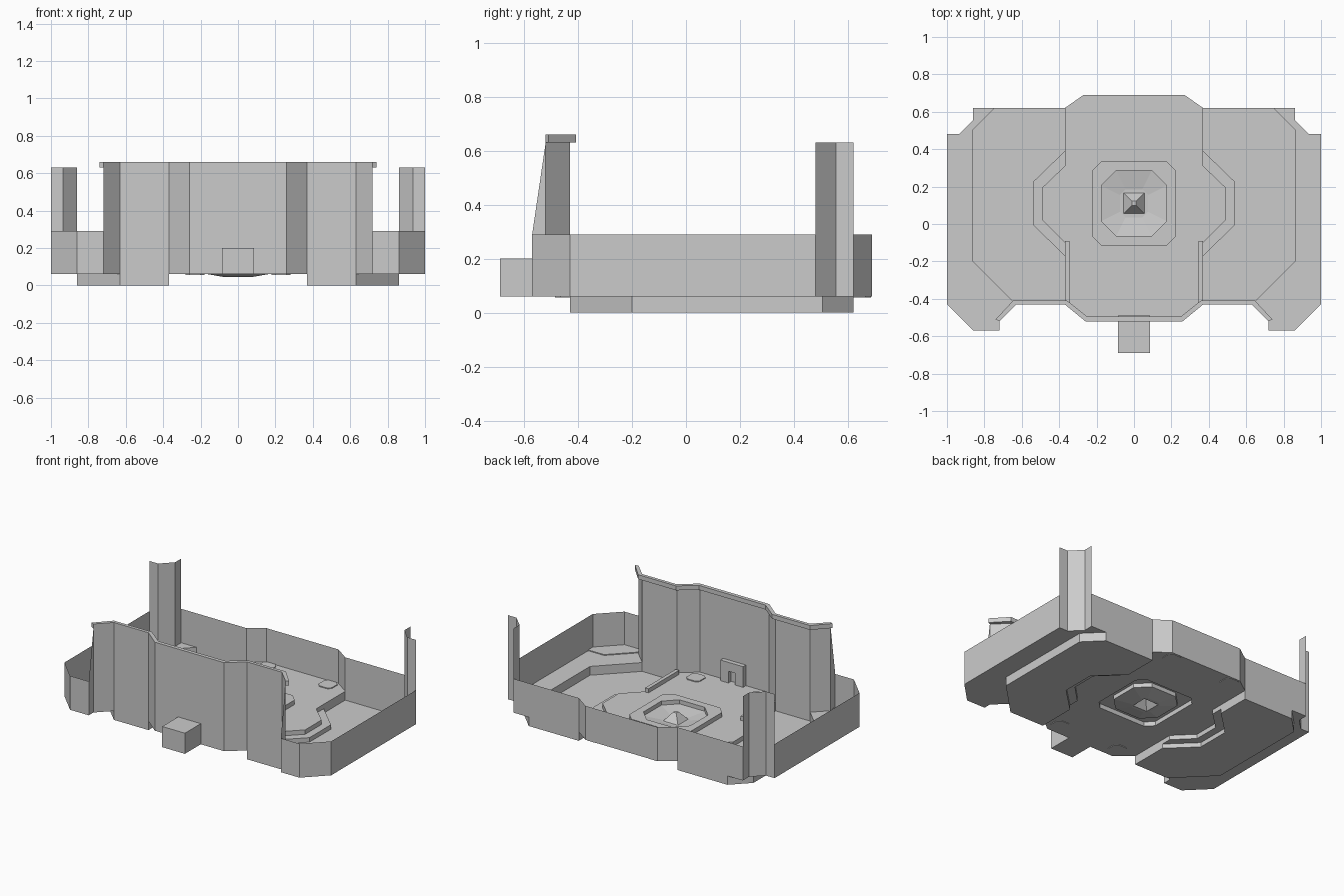
import bpy, bmesh

if "Cube" in bpy.data.objects:
    bpy.data.objects.remove(bpy.data.objects["Cube"])

FLOOR, LOW, HIGH = 0.06, 0.29, 0.63


def finish(name, bm, mirror=True):
    bmesh.ops.remove_doubles(bm, verts=bm.verts, dist=0.0001)
    bmesh.ops.recalc_face_normals(bm, faces=bm.faces)
    me = bpy.data.meshes.new(name)
    bm.to_mesh(me)
    bm.free()
    ob = bpy.data.objects.new(name, me)
    bpy.context.collection.objects.link(ob)
    if mirror:
        ob.modifiers.new("Mirror", 'MIRROR').use_axis[0] = True
    return ob


def face(bm, pts):
    return bm.faces.new([bm.verts.new(p) for p in pts])


def sheet(bm, outline, z):
    return face(bm, [(x, y, z) for x, y in outline])


def curtain(bm, chain, z0, z1):
    for (ax, ay), (bx, by) in zip(chain, chain[1:]):
        face(bm, [(ax, ay, z0), (bx, by, z0), (bx, by, z1), (ax, ay, z1)])


def slab(bm, outline, z0, z1):
    sheet(bm, outline, z0)
    sheet(bm, outline, z1)
    curtain(bm, outline + outline[:1], z0, z1)


def rect(x0, x1, y0, y1):
    return [(x0, y0), (x1, y0), (x1, y1), (x0, y1)]


def octagon(cx, cy, h, c):
    k = h - c
    return [(cx + x, cy + y) for x, y in
            [(k, -h), (h, -k), (h, k), (k, h), (-k, h), (-h, k), (-h, -k), (-k, -h)]]


# Shared right-half outlines, running front to back
front_chain = [(0, -.52), (.26, -.52), (.37, -.43), (.63, -.43), (.72, -.52)]
side_chain = [(.72, -.57), (.86, -.57), (1, -.43), (1, .48)]
post_chain = [(1, .48), (.935, .48), (.86, .555), (.86, .62)]
back_chain = [(.86, .62), (.37, .62), (.27, .69), (0, .69)]
deck_edge = [(.37, -.43), (.37, -.10), (.49, .02), (.49, .195), (.37, .31), (.37, .62)]
pan_inner = [(.37, -.43), (.37, -.17), (.54, -.005), (.54, .225), (.37, .39), (.37, .62)]
pan_outer = [(.37, .62), (.745, .62), (.86, .505), (.86, -.2), (.63, -.43), (.37, -.43)]

# Raised middle floor, with an octagonal opening
bm = bmesh.new()
hole = [(0, .335), (.175, .335), (.225, .285), (.225, -.065), (.175, -.115), (0, -.115)]
sheet(bm, front_chain[:2] + deck_edge + back_chain[2:] + hole, FLOOR)
curtain(bm, deck_edge, FLOOR / 2, FLOOR)
finish("middle_floor", bm)

# Intermediate step on each side of the middle floor
bm = bmesh.new()
sheet(bm, pan_inner[1:5] + deck_edge[1:5][::-1], FLOOR / 2)
finish("floor_step", bm)

# Lowered side pans
bm = bmesh.new()
sheet(bm, pan_inner + pan_outer[1:-1], 0)
curtain(bm, pan_inner, 0, FLOOR / 2)
curtain(bm, pan_outer, 0, FLOOR)
finish("side_pan", bm)

# Outer border floor
bm = bmesh.new()
sheet(bm, front_chain[3:] + side_chain + post_chain[1:] + pan_outer[1:4], FLOOR)
finish("border_floor", bm)

# Low perimeter walls
bm = bmesh.new()
curtain(bm, side_chain, FLOOR, LOW)
curtain(bm, back_chain, FLOOR, LOW)
finish("low_wall", bm)

# Tall rear corner posts
bm = bmesh.new()
curtain(bm, post_chain, FLOOR, HIGH)
finish("corner_post", bm)

# Tall front wall with slanted end gussets
bm = bmesh.new()
curtain(bm, front_chain, FLOOR, HIGH)
face(bm, [(.72, -.52, FLOOR), (.72, -.57, FLOOR), (.72, -.57, LOW), (.72, -.52, HIGH)])
finish("front_wall", bm)

# Ledge along the top of the front wall
bm = bmesh.new()
inner = [(.74, -.51), (.645, -.408), (.36, -.408), (.25, -.495), (0, -.495)]
outline = front_chain + inner
curtain(bm, outline, HIGH, .66)
sheet(bm, outline, HIGH)
sheet(bm, outline, .66)
finish("front_ledge", bm)

# Central dish with a small pyramid
bm = bmesh.new()
rings = [(.225, .05, .06), (.225, .05, .09), (.175, .08, .09), (.175, .08, .0625),
         (.075, .03, .045), (.055, 0, .045), (.012, 0, .1)]
loops = [[(x, y, z) for x, y in octagon(0, .11, h, c)] for h, c, z in rings]
for a, b in zip(loops, loops[1:]):
    for i in range(8):
        j = (i + 1) % 8
        face(bm, [a[i], a[j], b[j], b[i]])
face(bm, loops[-1])
bmesh.ops.dissolve_degenerate(bm, edges=bm.edges, dist=0.0001)
finish("center_dish", bm, False)

# Floor rails
bm = bmesh.new()
slab(bm, rect(.345, .37, -.42, -.09), FLOOR, .088)
finish("floor_rail", bm)

# Round-cornered floor pads
bm = bmesh.new()
for y in (-.435, .635):
    slab(bm, octagon(.23, y, .05, .02), FLOOR - .004, FLOOR + .006)
finish("floor_pad", bm)

# Thin plates in the front corners
bm = bmesh.new()
slab(bm, [(.72, -.57), (.86, -.57), (1, -.43), (1, -.38), (.88, -.38), (.72, -.54)],
     FLOOR, FLOOR + .006)
finish("corner_plate", bm)

# Front block and the arch behind it
bm = bmesh.new()
slab(bm, rect(-.085, .085, -.69, -.52), FLOOR, .2)
finish("front_block", bm, False)

bm = bmesh.new()
slab(bm, rect(.025, .085, -.52, -.49), FLOOR, .2)
slab(bm, rect(0, .025, -.52, -.49), .14, .2)
finish("inner_arch", bm)
